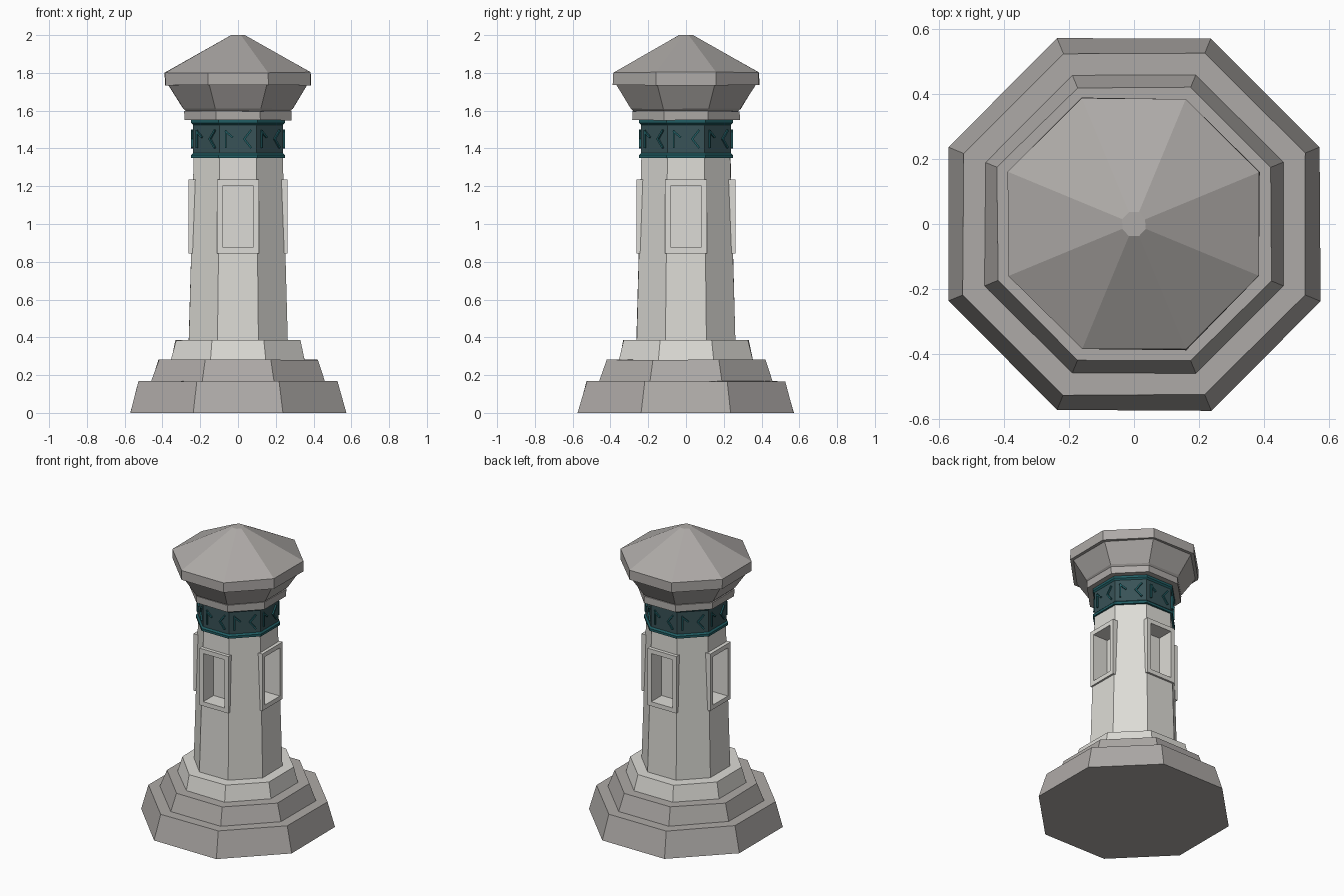
import bpy, bmesh, math, random
from mathutils import Matrix, Vector

if "Cube" in bpy.data.objects:
    bpy.data.objects.remove(bpy.data.objects["Cube"])

random.seed(4)
COS = math.cos(math.pi / 8)


def material(name, rgb):
    m = bpy.data.materials.new(name)
    m.diffuse_color = (*rgb, 1)
    m.use_nodes = True
    m.node_tree.nodes["Principled BSDF"].inputs["Base Color"].default_value = m.diffuse_color
    return m


STONE = material("stone", (0.42, 0.40, 0.385))
PALE = material("pale_stone", (0.72, 0.71, 0.67))
TEAL = material("dark_teal", (0.04, 0.085, 0.095))
TRIM = material("teal_trim", (0.015, 0.11, 0.125))


def finish(name, bm, mat):
    bmesh.ops.recalc_face_normals(bm, faces=bm.faces[:])
    me = bpy.data.meshes.new(name)
    bm.to_mesh(me)
    bm.free()
    ob = bpy.data.objects.new(name, me)
    bpy.context.collection.objects.link(ob)
    if mat:
        me.materials.append(mat)
    return ob


def octagon(name, profile, mat, jitter=0.003):
    """Eight-sided solid from (apothem, z) pairs, flats facing the axes."""
    bm = bmesh.new()
    rings = []
    for r, z in profile:
        ring = []
        for i in range(8):
            a = math.pi / 8 + i * math.pi / 4
            R = r / COS + random.uniform(-jitter, jitter)
            dz = random.uniform(-jitter, jitter) * 0.6 if 0 < z < 2 else 0
            ring.append(bm.verts.new((R * math.cos(a), R * math.sin(a), z + dz)))
        rings.append(ring)
    for lo, hi in zip(rings, rings[1:]):
        for i in range(8):
            j = (i + 1) % 8
            bm.faces.new((lo[i], lo[j], hi[j], hi[i]))
    bm.faces.new(rings[0][::-1])
    bm.faces.new(rings[-1])
    return finish(name, bm, mat)


def box(bm, centre, size, turn=Matrix()):
    bmesh.ops.create_cube(bm, size=1, matrix=turn @ Matrix.Translation(centre)
                          @ Matrix.Diagonal((*size, 1)))


def turned(k, n):
    return Matrix.Rotation(2 * math.pi * k / n, 4, 'Z')


# Stepped base
octagon("base_step_lower", [(0.572, 0), (0.525, 0.168)], STONE)
octagon("base_step_middle", [(0.46, 0.16), (0.42, 0.282)], STONE)
octagon("base_step_upper", [(0.355, 0.275), (0.33, 0.385)], PALE)

# Shaft with four niches cut into it
shaft = octagon("shaft", [(0.262, 0.375), (0.235, 1.37)], PALE, 0.002)
bm = bmesh.new()
for k in range(4):
    box(bm, (0, -0.26, 1.04), (0.16, 0.22, 0.33), turned(k, 4))
cutter = finish("niche_cutter", bm, PALE)
cutter.hide_render = True
mod = shaft.modifiers.new("niches", 'BOOLEAN')
mod.object, mod.operation, mod.solver = cutter, 'DIFFERENCE', 'EXACT'
bpy.context.view_layer.update()
cut = bpy.data.meshes.new_from_object(
    shaft.evaluated_get(bpy.context.evaluated_depsgraph_get()))
shaft.modifiers.clear()
shaft.data = cut
bpy.data.objects.remove(cutter)

# Niche frames: rectangular rings on the four main faces
for k, side in enumerate(("front", "right", "back", "left")):
    bm = bmesh.new()
    loops = []
    for w, h, y in ((0.11, 0.195, -0.225), (0.11, 0.195, -0.262),
                    (0.08, 0.165, -0.262), (0.08, 0.165, -0.225)):
        loops.append([bm.verts.new(turned(k, 4) @ Vector((sx * w, y, 1.04 + sz * h)))
                      for sx, sz in ((-1, -1), (1, -1), (1, 1), (-1, 1))])
    for a, b in zip(loops, loops[1:] + loops[:1]):
        for i in range(4):
            j = (i + 1) % 4
            bm.faces.new((a[i], a[j], b[j], b[i]))
    finish("niche_frame_" + side, bm, PALE)

# Teal collar with raised rims
octagon("collar", [(0.238, 1.355), (0.238, 1.55)], TEAL, 0)
octagon("collar_rim_lower", [(0.248, 1.35), (0.248, 1.366), (0.238, 1.376)], TRIM, 0)
octagon("collar_rim_upper", [(0.238, 1.525), (0.248, 1.535), (0.248, 1.552)], TRIM, 0)

# Abstract bar and chevron ornament, two marks per collar face
BAR = [((-0.015, -0.045), (-0.015, 0.045)), ((-0.015, 0.04), (0.02, 0.01))]
CHEVRON = [((0.018, 0.045), (-0.018, 0)), ((-0.018, 0), (0.018, -0.045))]
bm = bmesh.new()
for k in range(8):
    for x, mark in ((-0.05, BAR), (0.05, CHEVRON)):
        for p, q in mark:
            dx, dz = q[0] - p[0], q[1] - p[1]
            place = turned(k, 8) @ Matrix.Translation(
                (x + (p[0] + q[0]) / 2, -0.24, 1.45 + (p[1] + q[1]) / 2))
            place = place @ Matrix.Rotation(math.atan2(dx, dz), 4, 'Y')
            box(bm, (0, 0, 0), (0.01, 0.016, math.hypot(dx, dz) + 0.006), place)
finish("collar_ornament", bm, TRIM)

# Capital and roof
octagon("cap_neck", [(0.283, 1.55), (0.283, 1.598)], STONE)
octagon("cap_flare", [(0.268, 1.59), (0.29, 1.61), (0.368, 1.737)], STONE)
octagon("cap_roof", [(0.386, 1.735), (0.386, 1.802), (0.035, 2.0)], STONE)
